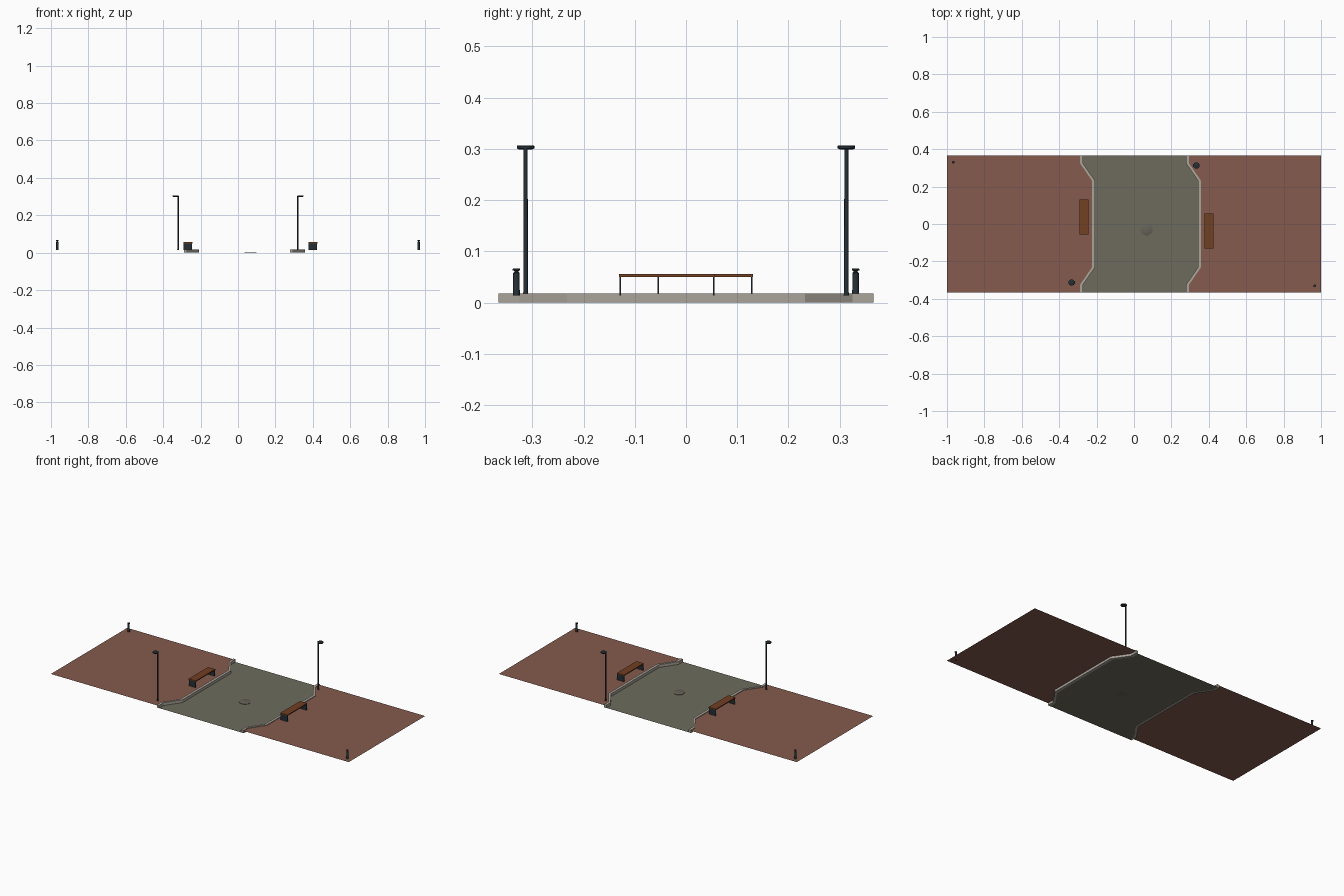
import bpy, bmesh, math

if "Cube" in bpy.data.objects:
    bpy.data.objects.remove(bpy.data.objects["Cube"])

def mat(name, rgb):
    m = bpy.data.materials.new(name)
    m.diffuse_color = (*rgb, 1)
    m.use_nodes = True
    m.node_tree.nodes["Principled BSDF"].inputs["Base Color"].default_value = m.diffuse_color
    return m

BRICK = mat("brick_paving", (0.235, 0.105, 0.075))
ROAD = mat("asphalt", (0.155, 0.148, 0.11))
COVER = mat("cover_grey", (0.135, 0.125, 0.10))
STONE = mat("curb_stone", (0.40, 0.37, 0.32))
WOOD = mat("bench_wood", (0.17, 0.05, 0.016))
METAL = mat("dark_metal", (0.018, 0.028, 0.036))

HX, HY = 1.0, 0.366      # half size of the plot
WALK = 0.014             # pavement level

def finish(name, bm, material, smooth=False):
    bmesh.ops.recalc_face_normals(bm, faces=bm.faces[:])
    me = bpy.data.meshes.new(name)
    bm.to_mesh(me)
    bm.free()
    me.materials.append(material)
    ob = bpy.data.objects.new(name, me)
    bpy.context.collection.objects.link(ob)
    if smooth:
        bpy.context.view_layer.objects.active = ob
        ob.select_set(True)
        bpy.ops.object.shade_smooth_by_angle(angle=math.radians(35))
        ob.select_set(False)
    return ob

def plate(name, outline, z, material, height=0):
    """Flat polygon, optionally extruded upward."""
    bm = bmesh.new()
    f = bm.faces.new([bm.verts.new((x, y, z)) for x, y in outline])
    f.normal_update()
    if f.normal.z < 0:
        f.normal_flip()
    if height:
        r = bmesh.ops.extrude_face_region(bm, geom=[f])
        vs = [v for v in r["geom"] if isinstance(v, bmesh.types.BMVert)]
        bmesh.ops.translate(bm, verts=vs, vec=(0, 0, height))
        # extrusion keeps the base face, so make sure exactly one closes it
        if not any(all(abs(v.co.z - z) < 1e-6 for v in g.verts) for g in bm.faces):
            bm.faces.new([v for v in bm.verts if abs(v.co.z - z) < 1e-6])
        return finish(name, bm, material)
    me = bpy.data.meshes.new(name)
    bm.to_mesh(me)
    bm.free()
    me.materials.append(material)
    ob = bpy.data.objects.new(name, me)
    bpy.context.collection.objects.link(ob)
    return ob

def box(name, x, y, z, material):
    return plate(name, [(x[0], y[0]), (x[1], y[0]), (x[1], y[1]), (x[0], y[1])],
                 z[0], material, z[1] - z[0])

def lathe(name, profile, loc, material, n=16):
    """Closed turned shape from (radius, z) pairs."""
    bm = bmesh.new()
    rings = [[bm.verts.new((loc[0] + r * math.cos(2 * math.pi * i / n),
                            loc[1] + r * math.sin(2 * math.pi * i / n), z))
              for i in range(n)] for r, z in profile]
    for a, b in zip(rings, rings[1:]):
        for i in range(n):
            j = (i + 1) % n
            bm.faces.new((a[i], a[j], b[j], b[i]))
    bm.faces.new(rings[0])
    bm.faces.new(rings[-1])
    return finish(name, bm, material, True)

# curb line: steps sideways in the middle of the street
def curb_line(x_end, dx=0):
    mid = x_end + 0.064
    return [(x_end + dx, -HY), (x_end + dx, -0.325), (mid + dx, -0.232),
            (mid + dx, 0.232), (x_end + dx, 0.325), (x_end + dx, HY)]

LEFT, RIGHT = -0.281, 0.286

# road and pavements
plate("road", curb_line(RIGHT) + curb_line(LEFT)[::-1], 0.001, ROAD)
plate("left_pavement", curb_line(LEFT) + [(-HX, HY), (-HX, -HY)], WALK, BRICK)
plate("right_pavement", curb_line(RIGHT) + [(HX, HY), (HX, -HY)], WALK, BRICK)

# curbs
for name, x in (("left_curb", LEFT), ("right_curb", RIGHT)):
    plate(name, curb_line(x, -0.008) + curb_line(x, 0.008)[::-1], 0, STONE, 0.018)

# manhole cover
lathe("manhole_cover", [(0.033, 0.001), (0.033, 0.003), (0.031, 0.004)],
      (0.067, -0.028), COVER, 32)

# benches: plank seat on two end panels with small feet
for side, cx, cy in (("left", -0.268, 0.037), ("right", 0.4, -0.037)):
    x = (cx - 0.023, cx + 0.023)
    y0, y1 = cy - 0.0925, cy + 0.0925
    box(side + "_bench_seat", (x[0] - 0.001, x[1] + 0.001), (y0 - 0.001, y1 + 0.001), (0.05, 0.056), WOOD)
    for i, y in enumerate((y0, y1 - 0.003)):
        box(f"{side}_bench_panel_{i}", x, (y, y + 0.003), (WALK, 0.051), METAL)

# street lamps and bollards, placed by half-turn symmetry
for side, s in (("left", -1), ("right", 1)):
    lathe(side + "_lamp_post", [(0.0055, WALK), (0.0045, 0.02), (0.004, 0.303)],
          (s * 0.32, s * 0.313), METAL, 12)
    lathe(side + "_lamp_head", [(0.013, 0.299), (0.017, 0.301), (0.017, 0.306), (0.015, 0.307)],
          (s * 0.334, s * 0.313), METAL, 20)
    lathe(side + "_bollard", [(0.007, WALK), (0.007, 0.024), (0.0062, 0.026), (0.0062, 0.058),
                              (0.004, 0.060), (0.004, 0.062), (0.0072, 0.063),
                              (0.0072, 0.066), (0.005, 0.067)],
          (s * 0.966, -s * 0.331), METAL, 12)
